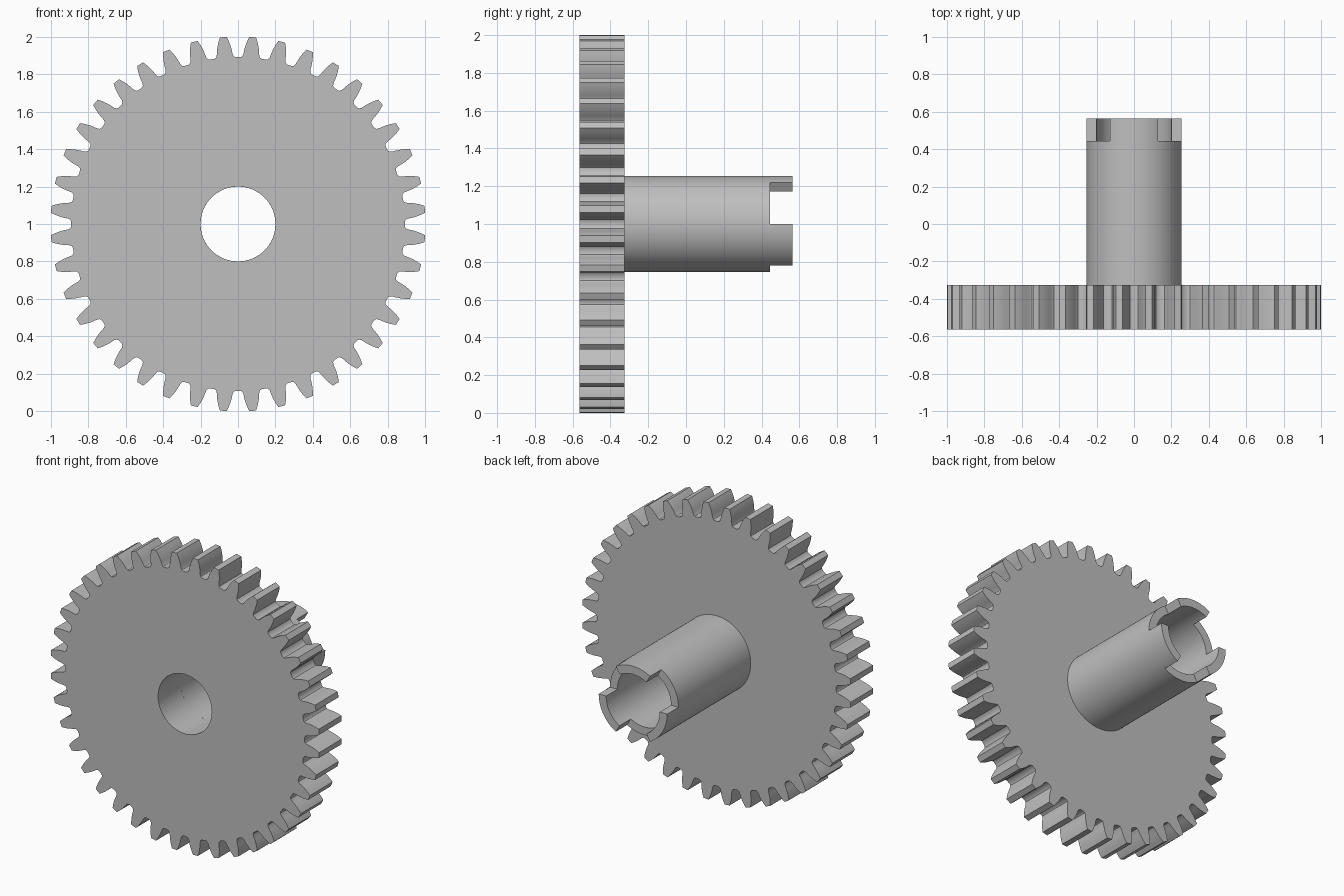
import bpy, bmesh
from math import sin, cos, radians

cube = bpy.data.objects.get("Cube")
if cube:
    bpy.data.objects.remove(cube, do_unlink=True)

TEETH = 40
BORE, HUB = 0.2, 0.255
FRONT, BACK, NOTCH, END = -0.565, -0.325, 0.445, 0.565

grey = bpy.data.materials.new("Plain grey")
grey.use_nodes = True
grey.diffuse_color = (0.52, 0.52, 0.52, 1)
grey.node_tree.nodes["Principled BSDF"].inputs["Base Color"].default_value = grey.diffuse_color


def loop(bm, polar, y):
    """Closed loop of vertices around the axle from (angle, radius) pairs."""
    return [bm.verts.new((r * cos(radians(a)), y, 1 + r * sin(radians(a)))) for a, r in polar]


def bridge(bm, a, b):
    """Band of quads between two loops of equal length."""
    n = len(a)
    return [bm.faces.new((a[i], a[(i + 1) % n], b[(i + 1) % n], b[i])) for i in range(n)]


def finish(bm, name):
    bmesh.ops.recalc_face_normals(bm, faces=bm.faces)
    mesh = bpy.data.meshes.new(name)
    bm.to_mesh(mesh)
    bm.free()
    mesh.materials.append(grey)
    obj = bpy.data.objects.new(name, mesh)
    bpy.context.collection.objects.link(obj)
    bpy.ops.object.select_all(action='DESELECT')
    obj.select_set(True)
    bpy.context.view_layer.objects.active = obj
    bpy.ops.object.shade_smooth_by_angle(angle=radians(30))


# Toothed wheel: half a tooth as (degrees from its centre, radius), mirrored and repeated
half = [(1.05, 1.002), (1.6, 0.98), (2.1, 0.955), (2.45, 0.93), (2.7, 0.908),
        (3.05, 0.897), (3.6, 0.892)]
tooth = [(-a, r) for a, r in reversed(half)] + half
step = 360 / TEETH
outline = [((k + 0.5) * step + a, r) for k in range(TEETH) for a, r in tooth]
bore = [(a, BORE) for a, r in outline]

bm = bmesh.new()
loops = [loop(bm, p, y) for p, y in ((bore, FRONT), (outline, FRONT), (outline, BACK), (bore, BACK))]
for i in range(4):
    bridge(bm, loops[i], loops[(i + 1) % 4])
finish(bm, "toothed_wheel")

# Hollow hub sleeve, with three raised claws at its back end
SEGS = 96
circle = [i * 360 / SEGS for i in range(SEGS)]
bm = bmesh.new()
sleeve = [loop(bm, [(a, r) for a in circle], y)
          for r, y in ((HUB, BACK), (HUB, NOTCH), (BORE, NOTCH), (BORE, BACK))]
bands = [bridge(bm, sleeve[i], sleeve[i + 1]) for i in range(3)]
claws = [f for i, f in enumerate(bands[1]) if (i * 6 // SEGS) % 2 == 1]
raised = bmesh.ops.extrude_face_region(bm, geom=claws)["geom"]
bmesh.ops.translate(bm, vec=(0, END - NOTCH, 0),
                    verts=[v for v in raised if isinstance(v, bmesh.types.BMVert)])
old = [f for f in claws if f.is_valid]
if old:
    bmesh.ops.delete(bm, geom=old, context='FACES_ONLY')
finish(bm, "hub_sleeve")
